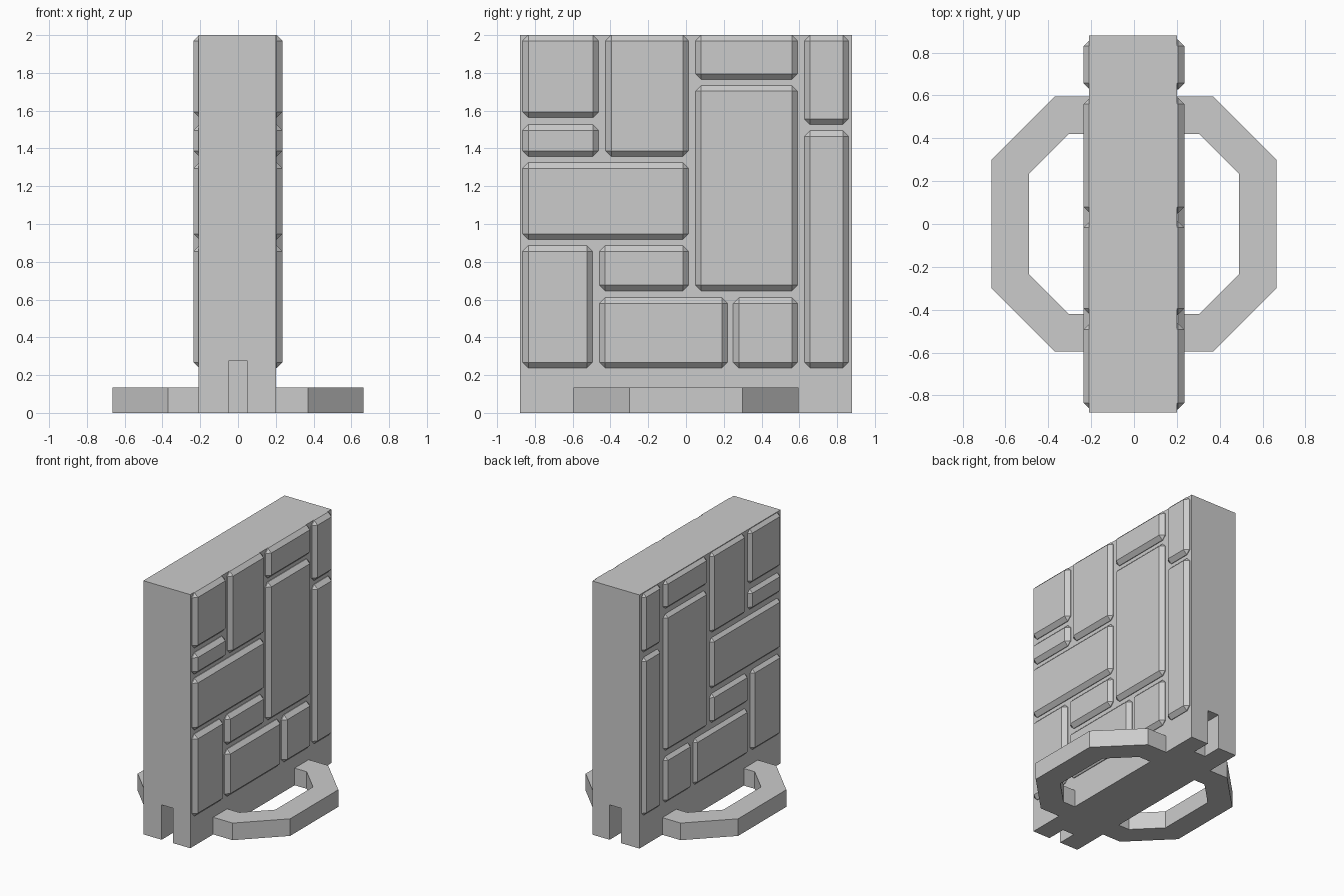
import bpy
import bmesh

if "Cube" in bpy.data.objects:
    bpy.data.objects.remove(bpy.data.objects["Cube"], do_unlink=True)

stone = bpy.data.materials.new("stone grey")
stone.use_nodes = True
GREY = (0.6, 0.6, 0.6, 1)
stone.diffuse_color = GREY
stone.node_tree.nodes["Principled BSDF"].inputs["Base Color"].default_value = GREY


def finish(name, bm):
    bmesh.ops.recalc_face_normals(bm, faces=bm.faces)
    mesh = bpy.data.meshes.new(name)
    bm.to_mesh(mesh)
    bm.free()
    mesh.materials.append(stone)
    obj = bpy.data.objects.new(name, mesh)
    bpy.context.collection.objects.link(obj)
    return obj


def block(name, xs, ys, zs, chamfer=0):
    """Box given by its extents, optionally with chamfered edges."""
    bm = bmesh.new()
    bmesh.ops.create_cube(bm, size=1)
    for v in bm.verts:
        for i, (low, high) in enumerate((xs, ys, zs)):
            v.co[i] = high if v.co[i] > 0 else low
    if chamfer:
        bmesh.ops.bevel(bm, geom=bm.edges[:], offset=chamfer, segments=1,
                        affect='EDGES', profile=0.5)
    return finish(name, bm)


def prism(name, outline, height):
    bm = bmesh.new()
    base = bm.faces.new([bm.verts.new((x, y, 0)) for x, y in outline])
    top = bmesh.ops.extrude_face_region(bm, geom=[base])["geom"]
    for v in top:
        if isinstance(v, bmesh.types.BMVert):
            v.co.z += height
    return finish(name, bm)


# Wall slab with an open slot at the foot of each end
HALF_LENGTH, SLOT_DEPTH = 0.88, 0.15
wall = block("wall_slab", (-0.21, 0.2), (-HALF_LENGTH, HALF_LENGTH), (0, 2))
for side in (-1, 1):
    ends = sorted((side * (HALF_LENGTH - SLOT_DEPTH), side * (HALF_LENGTH + 0.1)))
    cutter = block("slot_cutter", (-0.05, 0.05), ends, (-0.1, 0.275))
    cutter.hide_render = True
    cut = wall.modifiers.new("slot", 'BOOLEAN')
    cut.operation = 'DIFFERENCE'
    cut.solver = 'EXACT'
    cut.object = cutter
    bpy.context.view_layer.objects.active = wall
    bpy.ops.object.modifier_apply(modifier=cut.name)
    bpy.data.objects.remove(cutter, do_unlink=True)

# Raised stones: y start, y end, z bottom, z top
STONES = (
    (-0.865, -0.463, 1.563, 2), (-0.425, 0.013, 1.357, 2),
    (0.05, 0.59, 1.765, 2), (0.627, 0.86, 1.526, 2),
    (-0.865, -0.463, 1.357, 1.526), (-0.865, 0.013, 0.917, 1.325),
    (0.05, 0.59, 0.646, 1.733), (0.627, 0.86, 0.238, 1.494),
    (-0.865, -0.495, 0.238, 0.885), (-0.458, 0.013, 0.646, 0.885),
    (-0.458, 0.22, 0.238, 0.61), (0.25, 0.59, 0.238, 0.61),
)
# Half ring foot outline, mirrored front to back
OUTER = [(0.18, 0.595), (0.37, 0.595), (0.665, 0.3)]
INNER = [(0.49, 0.235), (0.305, 0.42), (0.18, 0.42)]


def flip(points):
    return [(x, -y) for x, y in reversed(points)]


FOOT = OUTER + flip(OUTER) + flip(INNER) + INNER

for side, label in ((1, "left"), (-1, "right")):
    for n, (y0, y1, z0, z1) in enumerate(STONES, 1):
        xs = sorted((side * 0.12, side * 0.235))
        block(f"{label}_stone_{n}", xs, (y0, y1), (z0, z1), 0.03)
    prism(f"{label}_foot_ring", [(side * x, y) for x, y in FOOT], 0.135)
